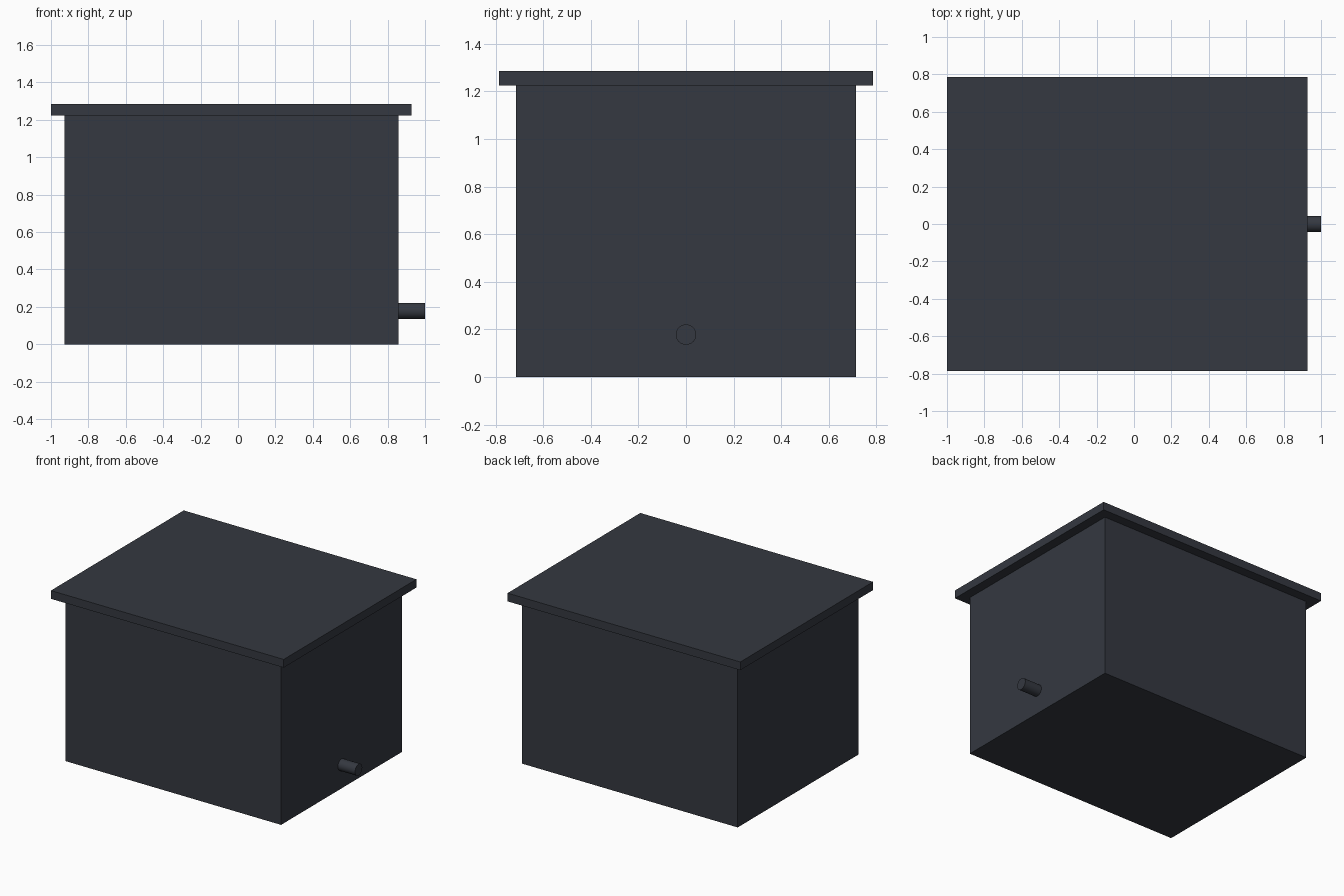
import bpy
import math

if "Cube" in bpy.data.objects:
    bpy.data.objects.remove(bpy.data.objects["Cube"])

U = 1 / 14  # layout module: the model is 28 modules long

dark = bpy.data.materials.new("dark_slate")
dark.diffuse_color = (0.035, 0.04, 0.052, 1)
dark.use_nodes = True
dark.node_tree.nodes["Principled BSDF"].inputs["Base Color"].default_value = dark.diffuse_color


def finish(name):
    ob = bpy.context.object
    ob.name = name
    ob.data.materials.append(dark)
    return ob


def box(name, x0, x1, half_y, z0, z1):
    bpy.ops.mesh.primitive_cube_add(size=1, location=((x0 + x1) / 2, 0, (z0 + z1) / 2))
    ob = finish(name)
    ob.scale = (x1 - x0, 2 * half_y, z1 - z0)
    bpy.ops.object.transform_apply(location=False, rotation=False, scale=True)
    return ob


# Main body and overhanging lid
LID_BOTTOM, LID_TOP = 1.224, 18 * U
box("tank_body", -13 * U, 12 * U, 10 * U, 0, LID_BOTTOM)
box("lid", -14 * U, 13 * U, 11 * U, LID_BOTTOM, LID_TOP)

# Outlet pipe low on the right side
x0, x1 = 12 * U, 14 * U
bpy.ops.mesh.primitive_cylinder_add(
    vertices=32, radius=0.6 * U, depth=x1 - x0,
    location=((x0 + x1) / 2, 0, 2.5 * U), rotation=(0, math.pi / 2, 0))
finish("outlet_pipe")
bpy.ops.object.shade_smooth_by_angle(angle=math.radians(30))
